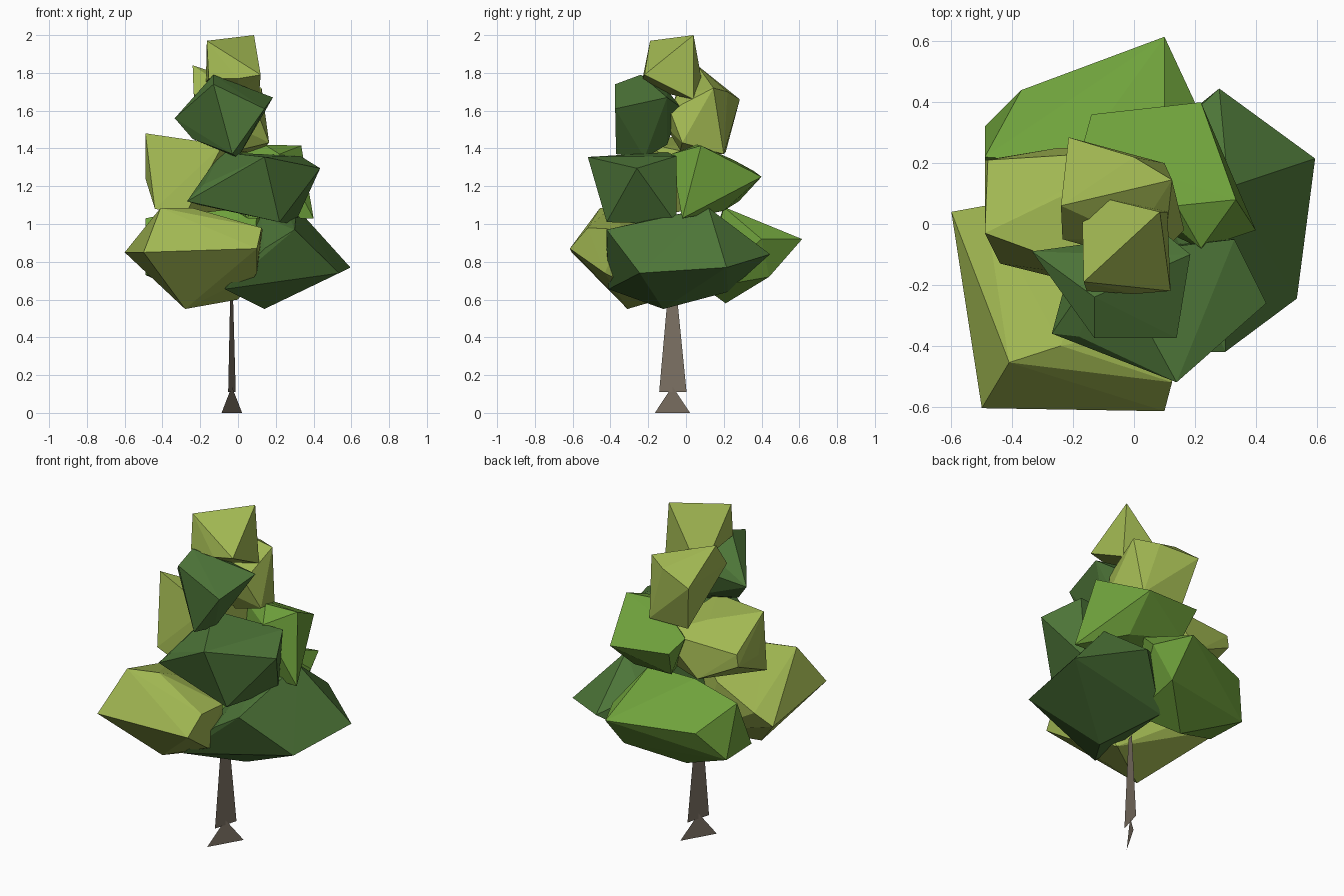
import bpy, bmesh


def material(name, rgb):
    m = bpy.data.materials.new(name)
    m.diffuse_color = (*rgb, 1)
    return m


OLIVE = material("olive_leaf", (0.36, 0.48, 0.085))
GREEN = material("mid_leaf", (0.16, 0.36, 0.045))
DARK = material("dark_leaf", (0.075, 0.18, 0.04))
BARK = material("bark", (0.2, 0.165, 0.125))


def finish(name, bm, mat):
    me = bpy.data.meshes.new(name)
    bm.to_mesh(me)
    bm.free()
    me.materials.append(mat)
    bpy.context.collection.objects.link(bpy.data.objects.new(name, me))


def clump(name, mat, *corners):
    """Faceted leaf clump: the convex hull of a few corner points."""
    bm = bmesh.new()
    for c in corners:
        bm.verts.new(c)
    res = bmesh.ops.convex_hull(bm, input=bm.verts)
    loose = {g for g in res["geom_interior"] + res["geom_unused"]
             if isinstance(g, bmesh.types.BMVert)}
    bmesh.ops.delete(bm, geom=list(loose), context='VERTS')
    bmesh.ops.recalc_face_normals(bm, faces=bm.faces)
    finish(name, bm, mat)


def blade(name, *corners):
    """Flat bark card."""
    bm = bmesh.new()
    bm.faces.new([bm.verts.new(c) for c in corners])
    finish(name, bm, BARK)


# Top of the crown
clump("crown_tip", OLIVE,
      (0.085, 0.04, 2.0), (-0.165, -0.19, 1.97), (0.12, -0.22, 1.79),
      (-0.17, 0.02, 1.75), (-0.10, 0.085, 1.75), (0.11, 0.04, 1.66),
      (-0.155, -0.22, 1.77), (0.0, -0.23, 1.77), (0.0, -0.1, 1.69))
clump("upper_back_clump", OLIVE,
      (-0.24, 0.06, 1.84), (-0.215, 0.285, 1.66), (0.0, 0.22, 1.70),
      (0.125, 0.145, 1.72), (0.165, -0.02, 1.43), (-0.235, -0.05, 1.69),
      (0.10, -0.085, 1.60), (-0.02, -0.11, 1.52), (-0.16, 0.21, 1.38),
      (0.10, 0.20, 1.37), (0.0, -0.03, 1.39), (0.0, -0.05, 1.68))
clump("upper_front_clump", DARK,
      (-0.13, -0.24, 1.79), (-0.13, -0.375, 1.74), (0.14, -0.375, 1.61),
      (0.185, -0.10, 1.67), (-0.03, -0.37, 1.37), (-0.335, -0.09, 1.56),
      (0.0, -0.22, 1.35), (-0.24, -0.15, 1.45), (0.10, -0.03, 1.62),
      (-0.05, -0.10, 1.71), (0.0, -0.10, 1.42))

# Middle ring
clump("middle_left_clump", OLIVE,
      (-0.49, 0.21, 1.24), (-0.49, -0.03, 1.48), (-0.44, -0.13, 1.08),
      (-0.28, -0.17, 1.05), (-0.25, 0.25, 1.12), (0.0, 0.24, 1.33),
      (-0.08, -0.18, 1.42), (-0.48, 0.21, 1.31), (-0.22, 0.1, 1.41),
      (-0.49, 0.02, 1.24), (0.0, 0.1, 1.08))
clump("middle_right_clump", GREEN,
      (0.335, 0.08, 1.415), (0.22, 0.40, 1.25), (0.40, -0.02, 1.03),
      (0.22, -0.08, 1.37), (-0.14, 0.36, 1.28), (-0.17, 0.25, 1.34),
      (0.14, 0.06, 1.42), (-0.10, 0.28, 1.12), (0.20, 0.2, 1.07),
      (0.05, 0.0, 1.03))
clump("middle_front_clump", DARK,
      (0.14, -0.52, 1.355), (0.435, -0.26, 1.295), (0.33, -0.05, 1.36),
      (-0.27, -0.36, 1.12), (0.22, -0.42, 1.01), (0.30, -0.05, 1.00),
      (-0.18, -0.37, 1.21), (-0.09, -0.10, 1.38), (-0.20, -0.10, 1.10))

# Lower ring
clump("lower_front_clump", OLIVE,
      (-0.60, 0.04, 0.85), (-0.50, -0.605, 0.85), (0.10, -0.615, 0.87),
      (-0.41, -0.455, 1.085), (0.125, -0.52, 0.98), (-0.49, 0.06, 0.91),
      (-0.28, -0.31, 0.55), (0.0, -0.14, 0.60), (0.10, -0.43, 0.74),
      (0.13, -0.33, 0.97), (-0.24, -0.40, 1.085), (-0.15, -0.08, 0.95))
clump("lower_right_clump", DARK,
      (0.28, 0.445, 0.84), (0.595, 0.215, 0.77), (0.535, -0.245, 0.74),
      (0.30, -0.42, 0.97), (-0.07, -0.41, 0.655), (0.14, -0.12, 0.55),
      (0.31, 0.12, 1.085), (0.0, 0.22, 0.64), (0.14, -0.42, 0.87),
      (0.12, 0.0, 1.04), (0.28, -0.2, 1.02), (0.10, 0.28, 0.95))
clump("lower_back_clump", GREEN,
      (0.10, 0.615, 0.92), (-0.49, 0.32, 0.73), (-0.49, 0.22, 1.03),
      (-0.37, 0.44, 0.90), (-0.20, 0.2, 1.09), (0.10, 0.2, 1.09),
      (0.20, 0.40, 0.92), (0.10, 0.44, 0.72), (-0.15, 0.21, 0.58),
      (0.08, 0.1, 0.66), (-0.48, 0.07, 0.73))

# Trunk and root flare
blade("trunk", (-0.052, -0.142, 0.11), (-0.012, 0.003, 0.11),
      (-0.027, -0.05, 0.64), (-0.041, -0.095, 0.64))
blade("root_flare", (-0.087, -0.165, 0), (0.022, 0.022, 0),
      (-0.033, -0.072, 0.14))
